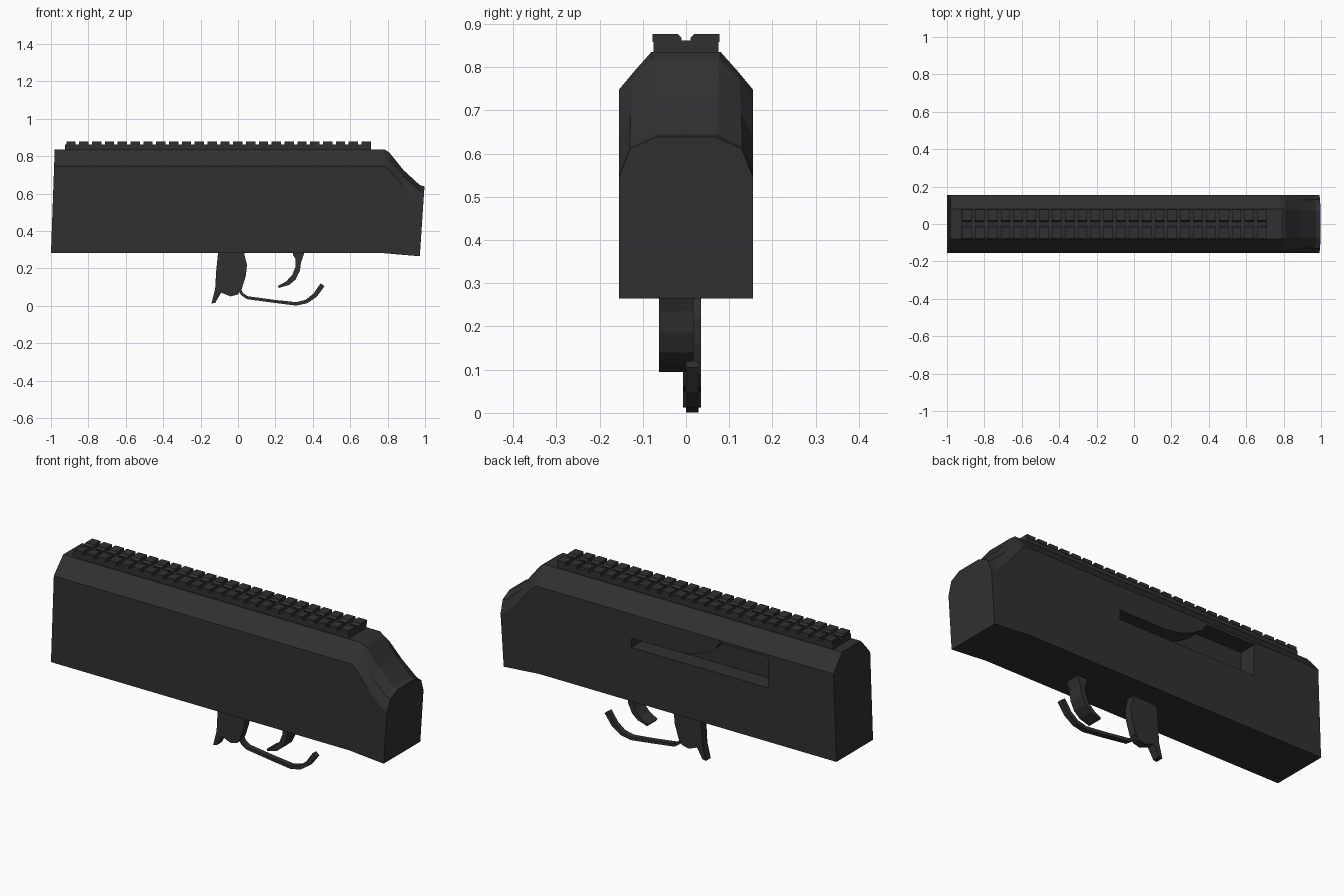
import bpy, bmesh, math
from mathutils import Vector

mat = bpy.data.materials.new("dark_metal")
mat.diffuse_color = (0.03, 0.03, 0.03, 1)


def finish(name, bm):
    bmesh.ops.recalc_face_normals(bm, faces=bm.faces[:])
    me = bpy.data.meshes.new(name)
    bm.to_mesh(me)
    bm.free()
    ob = bpy.data.objects.new(name, me)
    me.materials.append(mat)
    bpy.context.collection.objects.link(ob)
    return ob


def loft(name, rings):
    bm = bmesh.new()
    loops = [[bm.verts.new(p) for p in r] for r in rings]
    n = len(loops[0])
    for a, b in zip(loops, loops[1:]):
        for i in range(n):
            j = (i + 1) % n
            bm.faces.new((a[i], a[j], b[j], b[i]))
    bm.faces.new(loops[0])
    bm.faces.new(loops[-1])
    return finish(name, bm)


def extrude_xz(name, profile, y0, y1):
    return loft(name, [[(x, y, z) for x, z in profile] for y in (y0, y1)])


def body_ring(xb, xt, zb, zs, zm, ym, zt, yt):
    half = [(0.155, zb), (0.155, zs), (ym, zm), (yt, zt)]
    pts = half + [(-y, z) for y, z in reversed(half)]
    return [(xb + (xt - xb) * (z - zb) / (zt - zb), y, z) for y, z in pts]


# Housing: straight section, then a sloping nose with a rounded top
housing = loft("housing", [body_ring(*r) for r in (
    (-1.0, -0.98, 0.282, 0.748, 0.790, 0.120, 0.835, 0.080),
    (0.77, 0.785, 0.282, 0.748, 0.790, 0.120, 0.835, 0.080),
    (0.79, 0.81, 0.280, 0.728, 0.775, 0.123, 0.818, 0.078),
    (0.86, 0.885, 0.274, 0.640, 0.692, 0.128, 0.725, 0.074),
    (0.945, 0.972, 0.267, 0.556, 0.617, 0.130, 0.645, 0.070),
    (0.972, 0.997, 0.265, 0.545, 0.610, 0.130, 0.638, 0.070),
)])

# Side opening with a curved upper lip, cut into the +y side
cutter = extrude_xz("opening_cutter", [
    (0.215, 0.57), (0.215, 0.62), (-0.06, 0.62), (-0.15, 0.632), (-0.22, 0.658),
    (-0.28, 0.695), (-0.31, 0.735), (-0.595, 0.735), (-0.595, 0.57)], 0.06, 0.3)
cutter.hide_render = True
mod = housing.modifiers.new("opening", 'BOOLEAN')
mod.operation = 'DIFFERENCE'
mod.solver = 'EXACT'
mod.object = cutter
bpy.context.view_layer.objects.active = housing
bpy.ops.object.modifier_apply(modifier=mod.name)
bpy.data.objects.remove(cutter)

# Top rail base
extrude_xz("rail_base", [(-0.925, 0.825), (0.71, 0.825), (0.71, 0.862), (-0.925, 0.862)],
           -0.075, 0.075)

# Two rows of rail teeth with a chamfer towards the centre groove
TEETH, LENGTH, START, END = 24, 0.05, -0.918, 0.71
pitch = (END - LENGTH - START) / (TEETH - 1)
tooth = [(0.010, 0.858), (0.010, 0.867), (0.020, 0.877), (0.077, 0.877), (0.077, 0.858)]
for side, label in ((1, "left"), (-1, "right")):
    for i in range(TEETH):
        x = START + i * pitch
        loft(f"rail_tooth_{label}_{i + 1}",
             [[(px, side * y, z) for y, z in tooth] for px in (x, x + LENGTH)])

# Rear post with a small tail
extrude_xz("rear_post", [
    (-0.105, 0.30), (0.035, 0.30), (0.035, 0.27), (0.048, 0.22), (0.042, 0.16), (0.02, 0.09),
    (0.0, 0.06), (-0.04, 0.05), (-0.09, 0.07), (-0.122, 0.015), (-0.142, 0.012),
    (-0.122, 0.09), (-0.117, 0.18)], -0.007, 0.035)

# Curved trigger
extrude_xz("trigger", [
    (0.295, 0.30), (0.36, 0.30), (0.352, 0.275), (0.338, 0.235), (0.330, 0.185),
    (0.308, 0.14), (0.275, 0.112), (0.218, 0.095), (0.214, 0.106), (0.258, 0.13),
    (0.290, 0.165), (0.308, 0.21), (0.308, 0.25), (0.295, 0.27)], -0.063, 0.017)

# Guard: strip of varying thickness along a bent path
path = [(0.010, 0.085, .014), (0.022, 0.062, .015), (0.050, 0.043, .016), (0.19, 0.024, .016),
        (0.31, 0.010, .018), (0.365, 0.022, .020), (0.412, 0.056, .024), (0.452, 0.112, .026)]
rings = []
for i, (x, z, t) in enumerate(path):
    a, b = path[max(i - 1, 0)], path[min(i + 1, len(path) - 1)]
    d = Vector((b[0] - a[0], b[1] - a[1])).normalized() * t / 2
    rings.append([(x - d.y * s, y, z + d.x * s)
                  for s, y in ((1, 0.0), (1, 0.029), (-1, 0.029), (-1, 0.0))])
loft("trigger_guard", rings)
